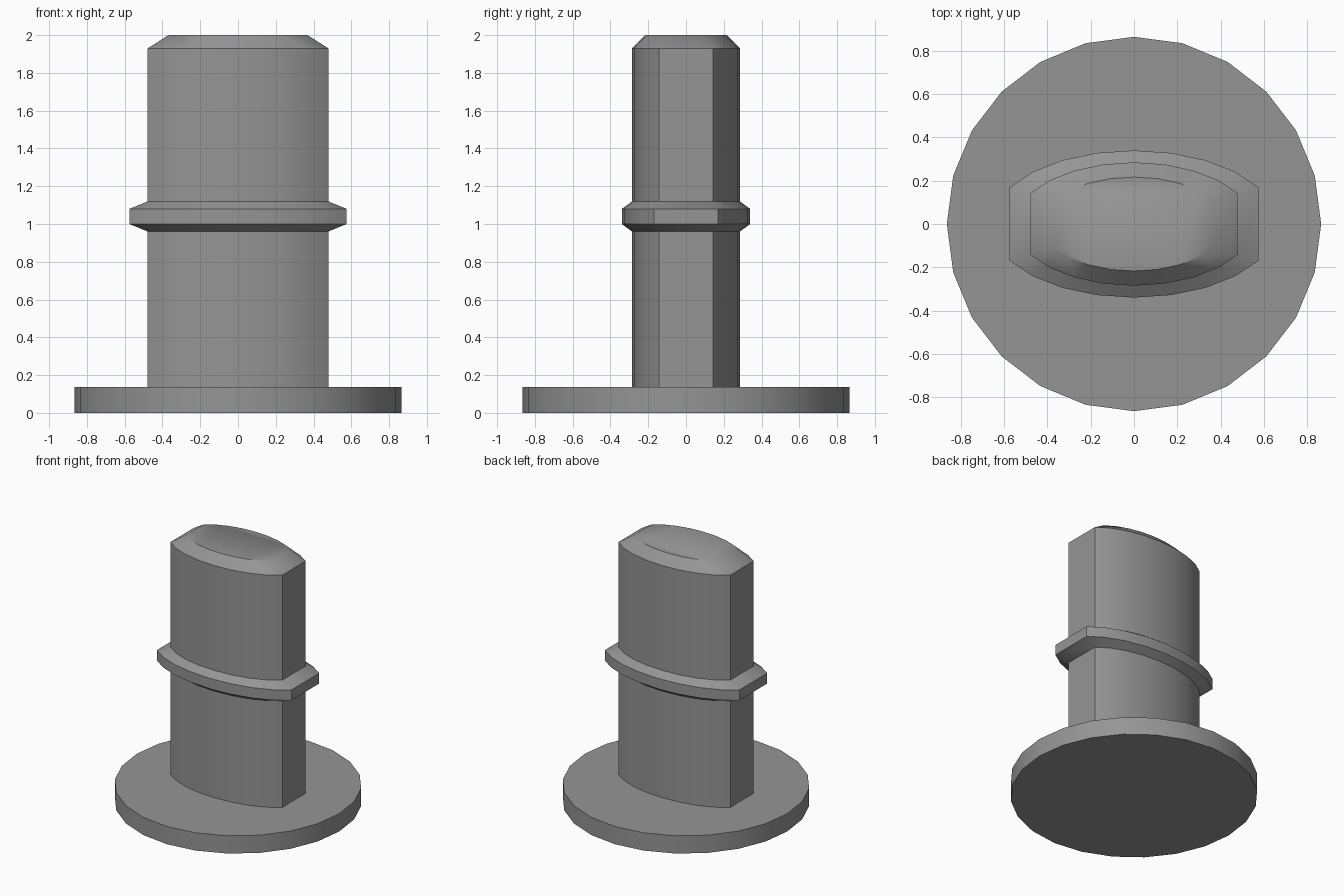
import bpy, bmesh
from math import sin, cos, radians

if "Cube" in bpy.data.objects:
    bpy.data.objects.remove(bpy.data.objects["Cube"])

# Dark grey finish
grey = bpy.data.materials.new("dark_grey")
grey.diffuse_color = (0.3, 0.3, 0.3, 1)
grey.use_nodes = True
grey.node_tree.nodes["Principled BSDF"].inputs["Base Color"].default_value = grey.diffuse_color


def loft(name, rings):
    """Skin a closed solid through stacked rings of points."""
    bm = bmesh.new()
    loops = [[bm.verts.new(p) for p in ring] for ring in rings]
    n = len(loops[0])
    for low, high in zip(loops, loops[1:]):
        for i in range(n):
            j = (i + 1) % n
            bm.faces.new((low[i], low[j], high[j], high[i]))
    bm.faces.new(loops[0][::-1])
    bm.faces.new(loops[-1])
    bmesh.ops.recalc_face_normals(bm, faces=bm.faces)
    mesh = bpy.data.meshes.new(name)
    bm.to_mesh(mesh)
    bm.free()
    mesh.materials.append(grey)
    obj = bpy.data.objects.new(name, mesh)
    bpy.context.collection.objects.link(obj)
    bpy.ops.object.select_all(action='DESELECT')
    obj.select_set(True)
    bpy.context.view_layer.objects.active = obj
    bpy.ops.object.shade_smooth_by_angle(angle=radians(38))
    return obj


def clipped_oval(half_x, half_y, z):
    """24-sided ellipse with its two ends cut flat at half_x."""
    a = half_x / sin(radians(60))
    angles = [t for t in range(0, 360, 15) if abs(sin(radians(t))) < 0.87]
    return [(a * sin(radians(t)), half_y * cos(radians(t)), z) for t in angles]


def circle(radius, z):
    return [(radius * sin(radians(t)), radius * cos(radians(t)), z)
            for t in range(0, 360, 15)]


# Round foot plate
loft("base_disc", [circle(0.865, 0), circle(0.865, 0.137)])

# Upright post with a chamfered collar and a chamfered top
profile = [(0.478, 0.285, 0.137), (0.478, 0.285, 0.96),
           (0.575, 0.34, 1.0), (0.575, 0.34, 1.08),
           (0.478, 0.285, 1.12), (0.478, 0.285, 1.93),
           (0.368, 0.217, 2.0)]
loft("post", [clipped_oval(*p) for p in profile])
